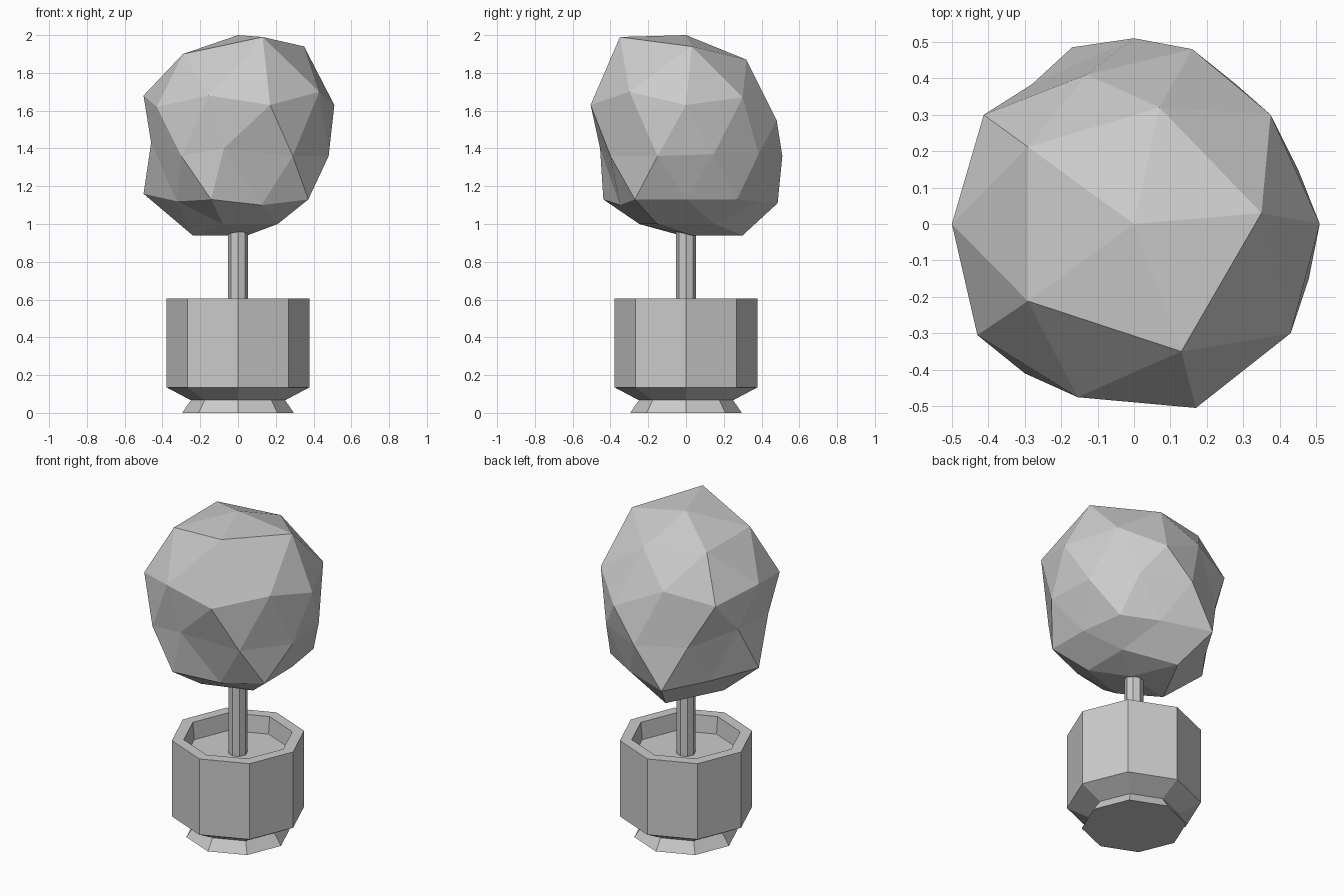
import bpy
import bmesh
from math import cos, sin, tau
from mathutils import Vector

cube = bpy.data.objects.get("Cube")
if cube:
    bpy.data.objects.remove(cube, do_unlink=True)

# One plain grey for every part
grey = bpy.data.materials.new("plain_grey")
grey.use_nodes = True
colour = (0.6, 0.6, 0.6, 1)
grey.diffuse_color = colour
grey.node_tree.nodes["Principled BSDF"].inputs["Base Color"].default_value = colour


def finish(name, bm):
    """Turn a bmesh into a flat-shaded grey object."""
    bmesh.ops.recalc_face_normals(bm, faces=bm.faces)
    mesh = bpy.data.meshes.new(name)
    bm.to_mesh(mesh)
    bm.free()
    mesh.materials.append(grey)
    obj = bpy.data.objects.new(name, mesh)
    bpy.context.collection.objects.link(obj)
    return obj


def lathe(name, profile, sides=8):
    """Sweep (radius, height) points round the z axis and cap both ends."""
    bm = bmesh.new()
    rings = []
    for radius, height in profile:
        angles = [tau * i / sides for i in range(sides)]
        rings.append([bm.verts.new((radius * cos(a), radius * sin(a), height)) for a in angles])
    for low, high in zip(rings, rings[1:]):
        for i in range(sides):
            j = (i + 1) % sides
            bm.faces.new((low[i], low[j], high[j], high[i]))
    bm.faces.new(rings[0][::-1])
    bm.faces.new(rings[-1])
    return finish(name, bm)


# Flared foot, tapered base, straight wall, rim and sunken soil
lathe("pot", [(0.295, 0), (0.25, 0.067), (0.378, 0.135), (0.378, 0.605),
              (0.31, 0.605), (0.30, 0.5)])
lathe("trunk", [(0.053, 0.48), (0.053, 1.1)])

# Foliage: a faceted ball, each ring of vertices given its own width and height
bm = bmesh.new()
bmesh.ops.create_icosphere(bm, subdivisions=2, radius=1)
rings = {1.0: (0, 2.0), 0.9: (0.36, 1.9), 0.5: (0.5, 1.68), 0.4: (0.51, 1.63),
         0.0: (0.475, 1.37), -0.4: (0.46, 1.13), -0.5: (0.4, 1.12),
         -0.9: (0.26, 1.0), -1.0: (0, 0.94)}
for v in bm.verts:
    radius, height = rings[round(v.co.z, 1)]
    outward = Vector((v.co.x, v.co.y, 0))
    if outward.length > 0.01:
        outward.normalize()
    v.co = outward * radius + Vector((0, 0, height))

# Uneven lumps: the nearest vertex is pulled to each point
lumps = [(0.13, -0.35, 1.99), (0.35, 0.03, 1.94), (0.07, 0.32, 1.87),
         (0.17, -0.505, 1.63), (0.16, 0.48, 1.55), (-0.13, 0.41, 1.69),
         (0.43, -0.3, 1.70), (-0.43, -0.305, 1.62), (0.375, 0.3, 1.67),
         (-0.075, -0.455, 1.40), (-0.3, -0.41, 1.36), (0.29, -0.4, 1.36),
         (0.48, -0.15, 1.36), (0, 0.51, 1.36), (-0.455, 0.14, 1.44),
         (-0.46, -0.15, 1.43), (-0.5, 0, 1.16), (-0.17, 0.485, 1.11),
         (0.33, 0.27, 1.13), (0.37, 0, 1.13), (0.125, -0.35, 1.10),
         (-0.24, -0.03, 0.94), (-0.07, 0.3, 0.94), (0.05, 0.03, 0.94)]
for point in map(Vector, lumps):
    nearest = min(bm.verts, key=lambda v: (v.co - point).length)
    nearest.co = point
finish("foliage", bm)
